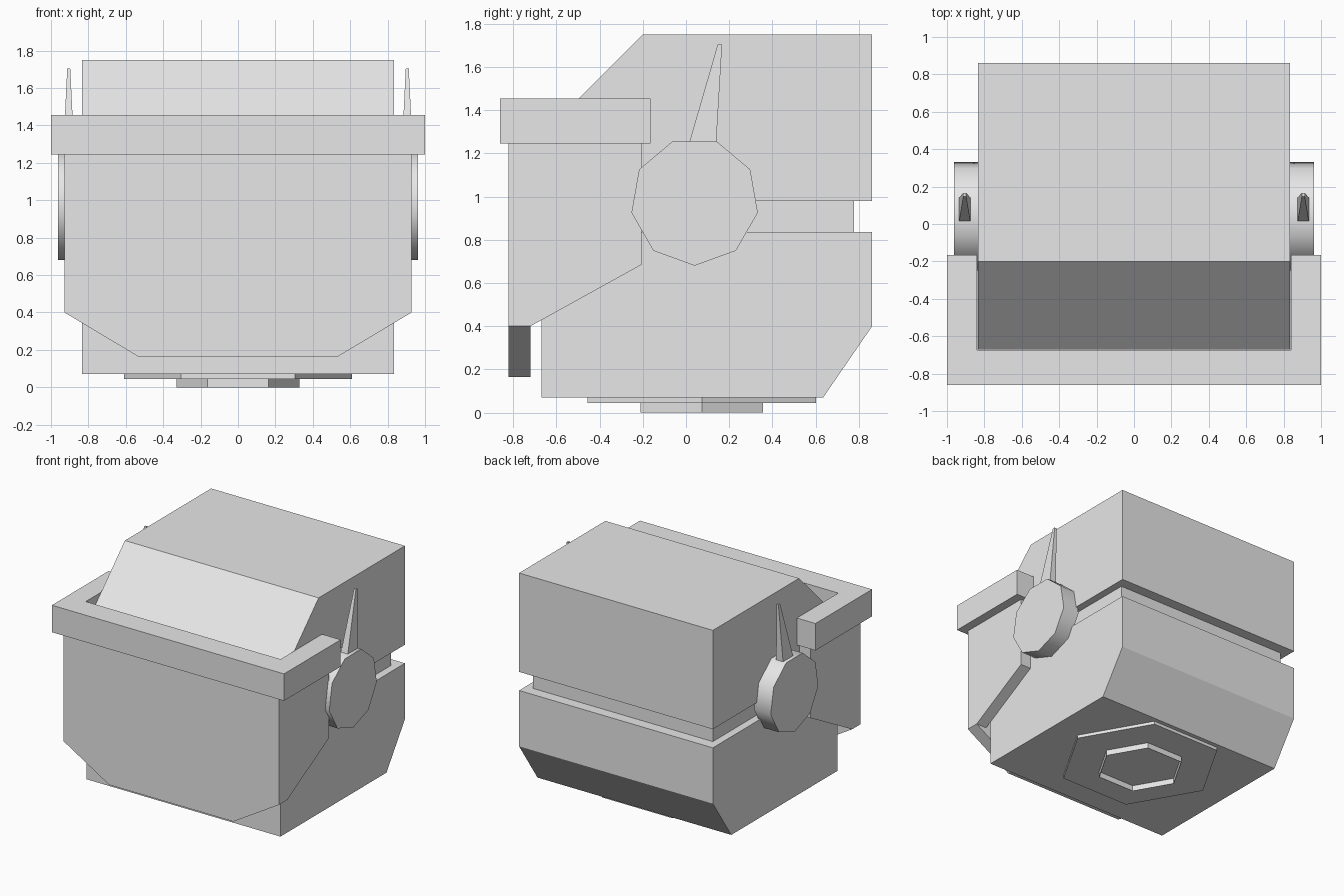
import bpy, bmesh, math
from mathutils import Vector

cube = bpy.data.objects.get("Cube")
if cube:
    bpy.data.objects.remove(cube, do_unlink=True)

grey = bpy.data.materials.new("light grey")
grey.use_nodes = True
grey.diffuse_color = (0.8, 0.8, 0.8, 1)
grey.node_tree.nodes["Principled BSDF"].inputs["Base Color"].default_value = (0.8, 0.8, 0.8, 1)


def finish(name, bm):
    bmesh.ops.recalc_face_normals(bm, faces=bm.faces)
    mesh = bpy.data.meshes.new(name)
    bm.to_mesh(mesh)
    bm.free()
    mesh.materials.append(grey)
    obj = bpy.data.objects.new(name, mesh)
    bpy.context.collection.objects.link(obj)
    return obj


def extrude(name, profile, axis, lo, hi, caps=True):
    """Extrude a 2D profile along an axis: x takes (y, z), y takes (x, z), z takes (x, y)."""
    i = "xyz".index(axis)
    bm = bmesh.new()

    def ring(level):
        verts = []
        for a, b in profile:
            co = [a, b]
            co.insert(i, level)
            verts.append(bm.verts.new(co))
        return verts

    r0, r1 = ring(lo), ring(hi)
    n = len(profile)
    for k in range(n):
        bm.faces.new((r0[k], r0[(k + 1) % n], r1[(k + 1) % n], r1[k]))
    if caps:
        bm.faces.new(r0)
        bm.faces.new(r1)
    return finish(name, bm)


def rect(a0, a1, b0, b1):
    return [(a0, b0), (a1, b0), (a1, b1), (a0, b1)]


def polygon(n, radius, ca, cb, start=0):
    return [(ca + radius * math.cos(start + math.tau * k / n),
             cb + radius * math.sin(start + math.tau * k / n)) for k in range(n)]


W = 0.835  # half width of the body

# Body: upper block, recessed band and lower block
extrude("upper_body", [(-0.67, 0.98), (0.862, 0.98), (0.862, 1.75), (-0.2, 1.75), (-0.67, 1.28)],
        "x", -W, W)
extrude("recessed_band", rect(-0.585, 0.777, 0.83, 0.985), "x", -0.775, 0.775)
extrude("lower_body", [(-0.67, 0.07), (0.635, 0.07), (0.862, 0.4), (0.862, 0.835), (-0.67, 0.835)],
        "x", -W, W)

# Front shell with tapered lower edge, and its rim
extrude("front_plate", [(-0.535, 0.165), (0.535, 0.165), (0.928, 0.4), (0.928, 1.245),
                        (-0.928, 1.245), (-0.928, 0.4)], "y", -0.822, -0.72)
extrude("front_rim", [(-1, -0.862), (1, -0.862), (1, -0.165), (0.84, -0.165), (0.84, -0.675),
                      (-0.84, -0.675), (-0.84, -0.165), (-1, -0.165)], "z", 1.245, 1.455)

# Parts repeated on both sides
for side, s in (("left", 1), ("right", -1)):
    extrude(side + "_shell_panel", [(-0.72, 0.4), (-0.205, 0.685), (-0.205, 1.245), (-0.72, 1.245)],
            "x", s * 0.836, s * 0.928)
    hub = extrude(side + "_pivot_hub", polygon(9, 0.297, 0.04, 0.977, -math.pi / 2),
                  "x", s * 0.82, s * 0.963)
    bpy.ops.object.select_all(action="DESELECT")
    hub.select_set(True)
    bpy.context.view_layer.objects.active = hub
    bpy.ops.object.shade_smooth_by_angle(angle=math.radians(45))

    # Tapered spike leaning back from the hub
    bm = bmesh.new()
    base = [bm.verts.new((s * 0.905 + x, y, 1.25)) for x, y in rect(-0.03, 0.03, 0.015, 0.14)]
    tip = [bm.verts.new((s * 0.905 + x, y, 1.705)) for x, y in rect(-0.008, 0.008, 0.147, 0.167)]
    for k in range(4):
        bm.faces.new((base[k], base[(k + 1) % 4], tip[(k + 1) % 4], tip[k]))
    bm.faces.new(base)
    bm.faces.new(tip)
    finish(side + "_spike", bm)

# Hexagonal base plate with a thin open collar below it
extrude("base_plate", polygon(6, 0.61, 0, 0.073), "z", 0.045, 0.07)
collar = extrude("base_collar", polygon(6, 0.328, 0, 0.073), "z", 0, 0.046, caps=False)
thickness = collar.modifiers.new("thickness", "SOLIDIFY")
thickness.thickness = 0.004
